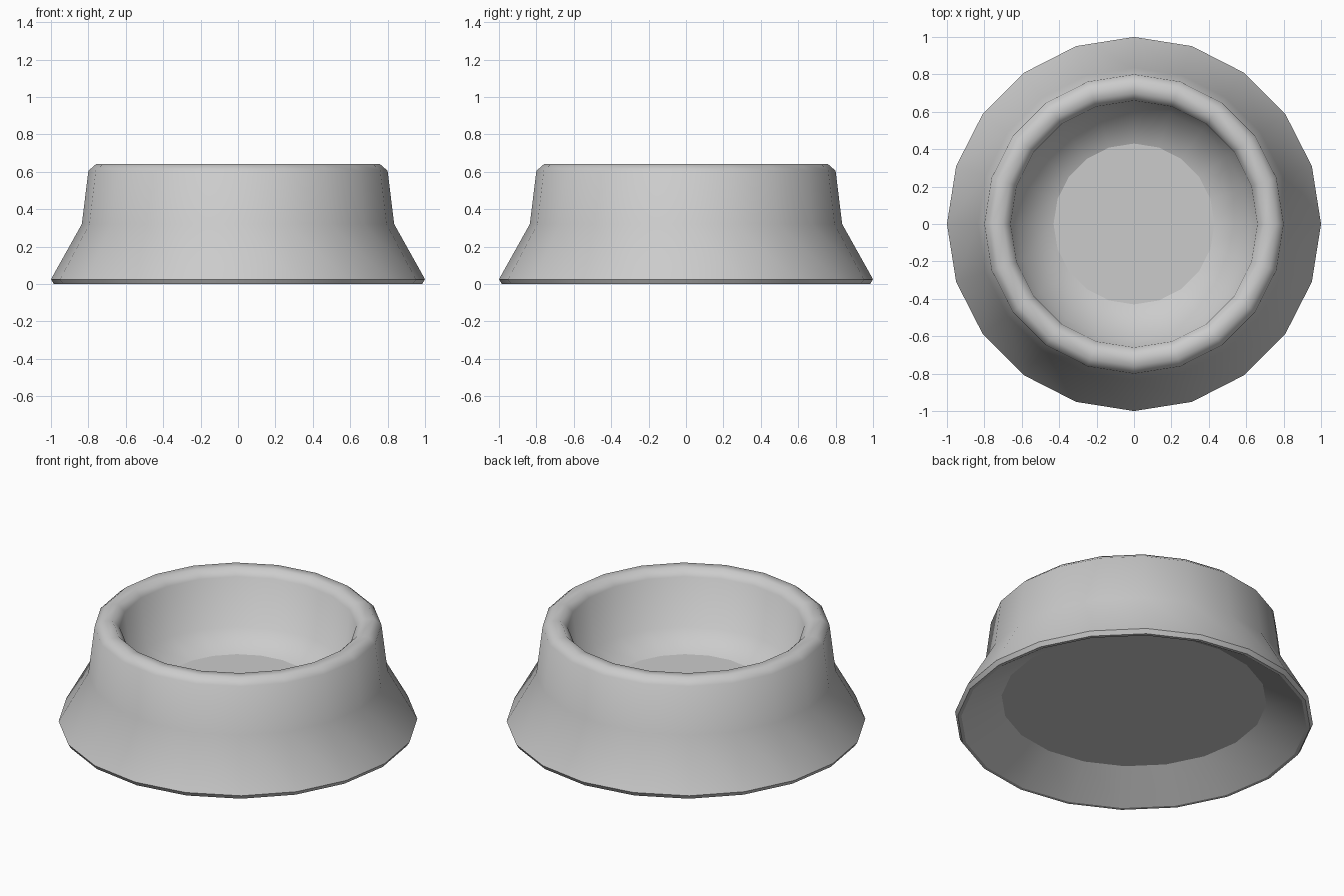
import bpy, bmesh
from math import cos, sin, tau

if "Cube" in bpy.data.objects:
    bpy.data.objects.remove(bpy.data.objects["Cube"])

SIDES = 20

# Profile (radius, height, crease) from the bowl floor, over the rim, down to the hollow underside
PROFILE = [
    (0.43, 0.23, True),     # bowl floor edge
    (0.62, 0.31, False),
    (0.66, 0.60, False),    # inner lip
    (0.70, 0.64, False),
    (0.76, 0.64, False),
    (0.80, 0.605, False),   # outer lip
    (0.835, 0.32, False),   # start of flared skirt
    (1.00, 0.025, True),    # foot
    (0.985, 0.0, True),
    (0.965, 0.0, True),
    (0.74, 0.14, True),     # underside panel edge
]

bm = bmesh.new()
rings = []
for r, z, _ in PROFILE:
    rings.append([bm.verts.new((r * cos(tau * i / SIDES), r * sin(tau * i / SIDES), z))
                  for i in range(SIDES)])

# Walls between neighbouring rings
for a, b in zip(rings, rings[1:]):
    for i in range(SIDES):
        j = (i + 1) % SIDES
        bm.faces.new((a[i], b[i], b[j], a[j])).smooth = True

# Flat bowl floor and underside panel
bm.faces.new(rings[0])
bm.faces.new(rings[-1][::-1])

# Hard edges on the creased rings
for ring, (_, _, crease) in zip(rings, PROFILE):
    if crease:
        for i in range(SIDES):
            bm.edges.get((ring[i], ring[(i + 1) % SIDES])).smooth = False

bmesh.ops.recalc_face_normals(bm, faces=bm.faces)
mesh = bpy.data.meshes.new("pet_bowl")
bm.to_mesh(mesh)
bm.free()
bowl = bpy.data.objects.new("pet_bowl", mesh)
bpy.context.collection.objects.link(bowl)
